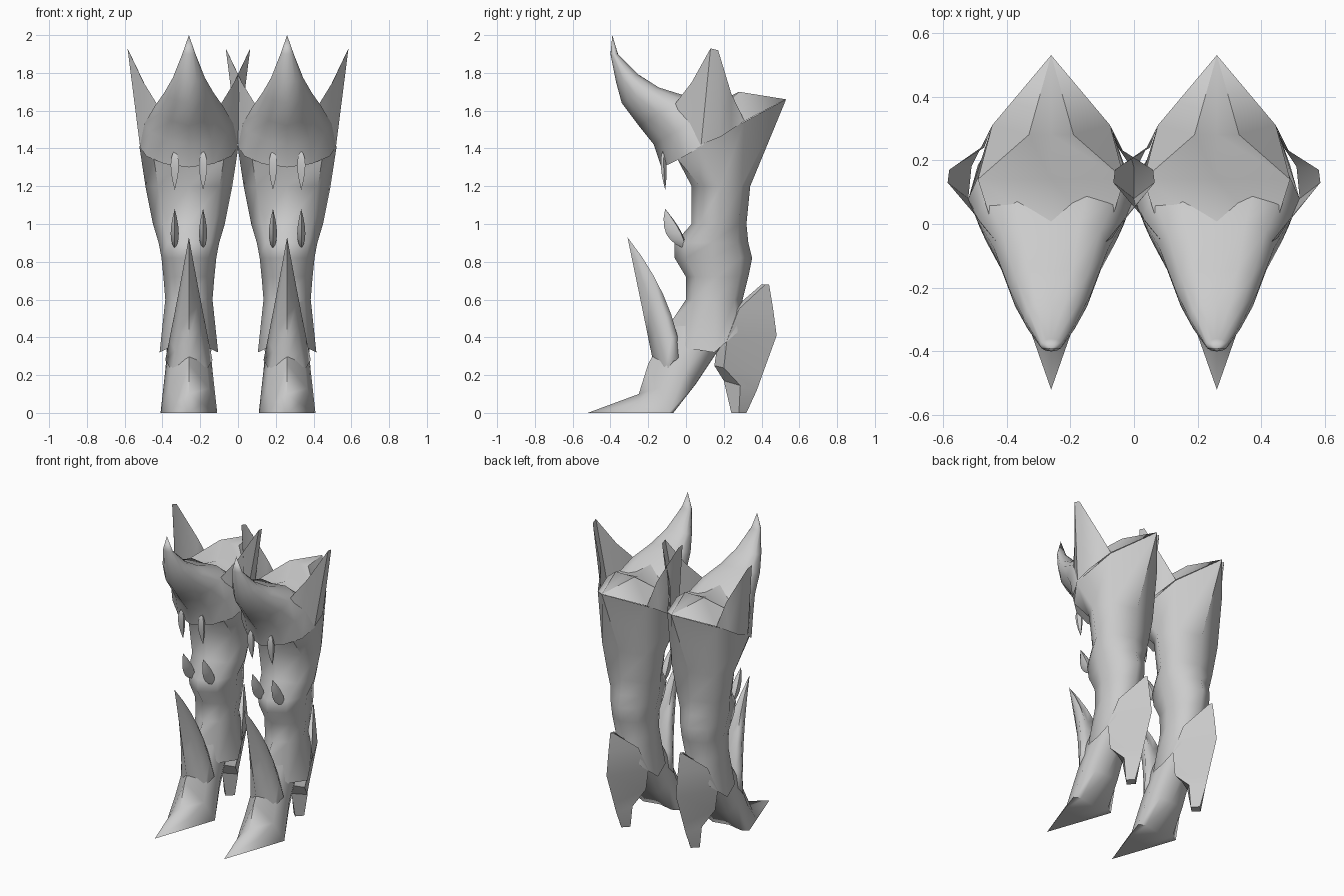
import bpy, bmesh, math
from mathutils import Vector

cube = bpy.data.objects.get("Cube")
if cube:
    bpy.data.objects.remove(cube, do_unlink=True)

GREY = (.6, .6, .6, 1)
grey = bpy.data.materials.new("plain_grey")
grey.use_nodes = True
grey.diffuse_color = GREY
grey.node_tree.nodes["Principled BSDF"].inputs["Base Color"].default_value = GREY

BOOTS = {"left": .26, "right": -.26}


def finish(name, bm, crease):
    """Place one copy of the part on each boot."""
    bmesh.ops.remove_doubles(bm, verts=bm.verts, dist=.0005)
    bmesh.ops.recalc_face_normals(bm, faces=bm.faces)
    mesh = bpy.data.meshes.new(name)
    bm.to_mesh(mesh)
    bm.free()
    mesh.materials.append(grey)
    for polygon in mesh.polygons:
        polygon.use_smooth = True
    mesh.set_sharp_from_angle(angle=math.radians(crease))
    for side, x in BOOTS.items():
        boot_part = bpy.data.objects.new(side + "_" + name, mesh)
        boot_part.location.x = x
        bpy.context.collection.objects.link(boot_part)


def row(front, width, back, lean=0):
    """Section from front and back (y, z); lean moves its sides to the back."""
    f, b = Vector((0, *front)), Vector((0, *back))
    side = f.lerp(b, (1 + lean) / 2)
    side.x = width
    return f, side, b


def loft(name, rows, sides=8, shift=0, capped=True, crease=50):
    """Skin elliptical sections, each with a front, a side and a back point."""
    bm = bmesh.new()
    loops = []
    for front, side, back in rows:
        centre = (front + back) / 2
        loop = []
        for i in range(sides):
            angle = math.tau * i / sides
            c, s = math.cos(angle), math.sin(angle)
            p = centre + (front - centre) * c + (side - centre) * abs(s)
            p.x = shift + side.x * s
            p.z = max(p.z, 0)
            loop.append(bm.verts.new(p))
        loops.append(loop)
    for low, high in zip(loops, loops[1:]):
        for i in range(sides):
            j = (i + 1) % sides
            bm.faces.new((low[i], low[j], high[j], high[i]))
    if capped:
        bm.faces.new(loops[0])
        bm.faces.new(loops[-1])
    finish(name, bm, crease)


def horn(name, front, side, back, tip, steps=6, **options):
    """Curved spike: each rail is a start and a control point, ending at the tip."""
    rails = [(Vector(a), Vector(b)) for a, b in (front, side, back)]
    end = Vector((0, *tip))
    rows = []
    for k in range(steps + 1):
        t = k / steps
        rows.append([a.lerp(b, t).lerp(b.lerp(end, t), t) for a, b in rails])
    loft(name, rows, **options)


def sheet(name, lower, upper, crease=40):
    """Strip of faces between two edges, mirrored across the boot."""
    bm = bmesh.new()
    for sign in (1, -1):
        a, b = [[bm.verts.new((sign * x, y, z)) for x, y, z in edge]
                for edge in (lower, upper)]
        for i in range(len(a) - 1):
            bm.faces.new((a[i], a[i + 1], b[i + 1], b[i])[::sign])
    finish(name, bm, crease)


# Leg shaft, from the pointed hem to the flared back peak
hem = (Vector((0, -.08, .48)), Vector((.155, .15, .32)), Vector((0, .3, .6)))
peak = (Vector((0, .03, 1.38)), Vector((.262, .07, 1.41)), Vector((0, .53, 1.66)))
levels = [(.6, 0, .3, .125), (.72, 0, .33, .135), (.82, -.06, .35, .145),
          (.9, -.06, .33, .16), (1, .03, .32, .19), (1.2, .03, .34, .23)]
shaft = [row((front, z), width, (back, z)) for z, front, back, width in levels]
loft("leg_shaft", [hem, *shaft, peak], capped=False, crease=60)

# Knee guard sweeping up into a curved horn
knee_hem = (Vector((0, -.13, 1.3)), Vector((.26, .08, 1.41)), Vector((0, .2, 1.5)))
loft("knee_horn", [knee_hem,
                   row((-.17, 1.42), .235, (.1, 1.58), lean=.4),
                   row((-.25, 1.52), .18, (0, 1.67), lean=.4),
                   row((-.34, 1.64), .13, (-.15, 1.72), lean=.4),
                   row((-.37, 1.75), .085, (-.25, 1.79), lean=.2),
                   row((-.4, 1.9), .035, (-.36, 1.9)),
                   row((-.39, 2), 0, (-.39, 2))], sides=12, crease=75)

# Flared fins either side of the knee
corner = (.185, .31, 1.545)
back_tip = (0, .53, 1.66)
sheet("knee_fin",
      [(.18, -.06, 1.57), (.22, 0, 1.5), (.26, .08, 1.42),
       (.25, .18, 1.46), (.22, .24, 1.5), corner],
      [(.16, -.07, 1.62), (.24, .03, 1.75), (.325, .13, 1.93),
       (.32, .17, 1.92), (.21, .24, 1.69), corner])

# Closed top between horn and back peak, with its raised sides
valley, ridge, middle = (.23, .14, 1.57), (.07, .28, 1.7), (0, .28, 1.7)
sheet("top_cover",
      [(.17, -.05, 1.6), valley, ridge, back_tip],
      [(0, -.02, 1.67), (0, .14, 1.63), middle, back_tip], crease=60)
sheet("top_side", [valley, corner, back_tip], [valley, ridge, back_tip])

# Pointed foot with a flat sole and raised arch
loft("foot", [row((-.52, 0), 0, (-.52, 0)),
              row((-.25, .1), .095, (-.25, 0), lean=1),
              row((-.2, .26), .15, (-.09, 0), lean=1),
              row((-.12, .4), .125, (.05, .15), lean=.4),
              row((0, .55), .1, (.25, .45))], crease=70)

# Tall spike growing out of the instep
horn("instep_spike",
     front=((0, -.15, .15), (0, -.22, .5)),
     side=((.125, -.06, .28), (.06, -.1, .6)),
     back=((0, -.03, .27), (0, -.09, .62)),
     tip=(-.31, .93), crease=80)

# Ridged heel guard tapering into the heel
loft("heel_guard", [row((.4, .68), .01, (.44, .68)),
                    row((.25, .55), .1, (.46, .56), lean=-.7),
                    row((.17, .38), .13, (.48, .41), lean=-.7),
                    row((.15, .25), .1, (.4, .19), lean=-.6),
                    row((.2, .17), .06, (.375, .12)),
                    row((.24, 0), .04, (.32, 0))], sides=4, crease=30)


def claw(name, root, rise, shift):
    """Small hooked claw; a negative rise hangs it down."""
    y, z = root
    bend = z + rise * .25
    start = (0, y, z)
    horn(name, (start, (0, -.15, bend)), (start, (.05, y - .02, bend)),
         (start, (0, y + .03, bend)), (-.11, z + rise), sides=6, shift=shift)


# Two pairs of claws on the shin
for place, shift in (("outer", .075), ("inner", -.075)):
    claw("hanging_claw_" + place, (-.12, 1.39), -.21, shift)
    claw("rising_claw_" + place, (-.01, .87), .21, shift)
